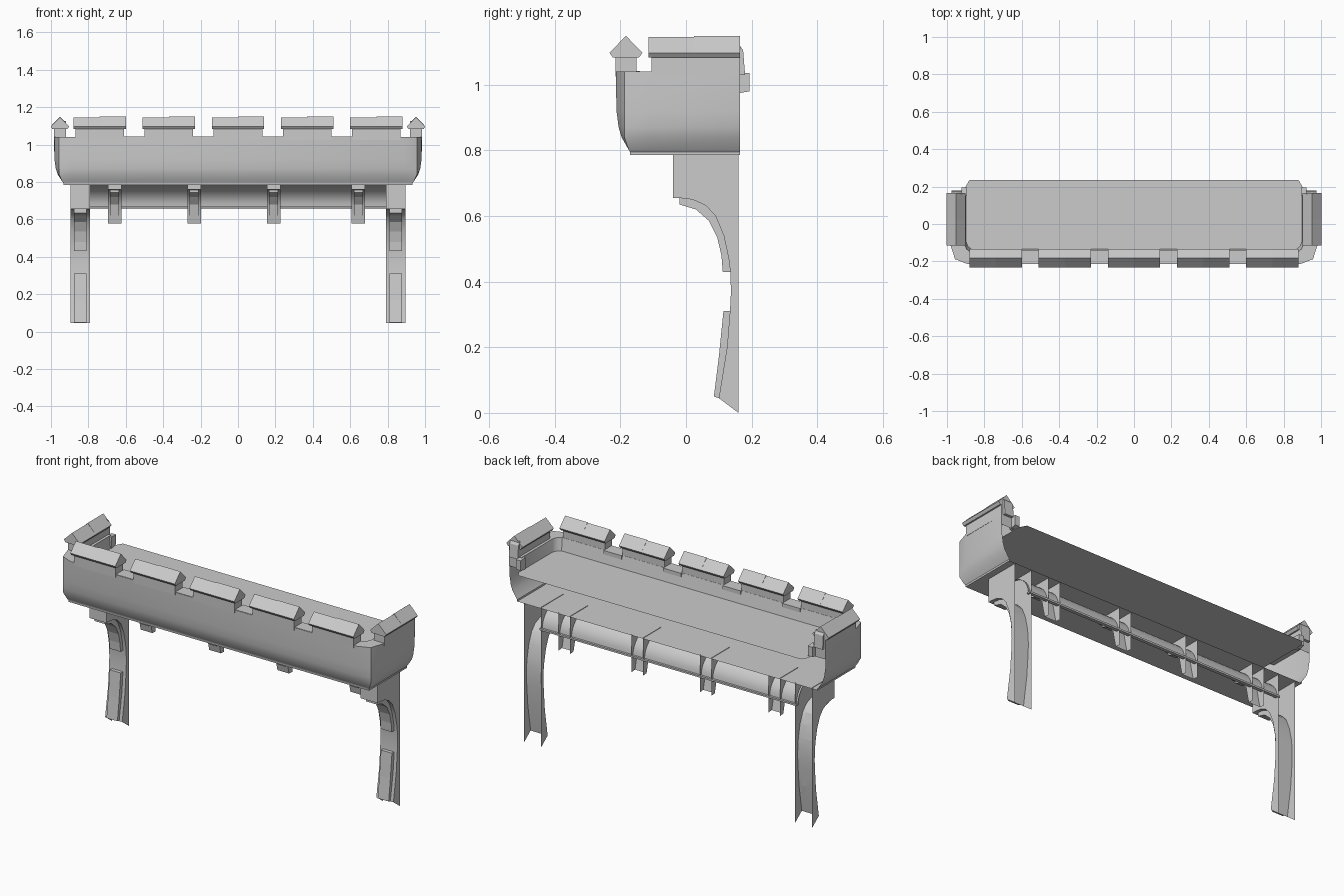
import bpy, bmesh, math

if "Cube" in bpy.data.objects:
    bpy.data.objects.remove(bpy.data.objects["Cube"], do_unlink=True)

stone = bpy.data.materials.new("grey_stone")
stone.use_nodes = True
stone.diffuse_color = (0.6, 0.6, 0.6, 1)
bsdf = stone.node_tree.nodes["Principled BSDF"]
bsdf.inputs["Base Color"].default_value = stone.diffuse_color
bsdf.inputs["Roughness"].default_value = 0.8
FLOOR_Z = 0.972


def finish(name, bm, smooth=False):
    bmesh.ops.recalc_face_normals(bm, faces=bm.faces)
    mesh = bpy.data.meshes.new(name)
    bm.to_mesh(mesh)
    bm.free()
    mesh.materials.append(stone)
    obj = bpy.data.objects.new(name, mesh)
    bpy.context.collection.objects.link(obj)
    if smooth:
        bpy.ops.object.select_all(action='DESELECT')
        obj.select_set(True)
        bpy.context.view_layer.objects.active = obj
        bpy.ops.object.shade_smooth_by_angle(angle=math.radians(35))


def loft(bm, rings):
    """Join a list of point rows with quads."""
    rows = [[bm.verts.new(p) for p in ring] for ring in rings]
    for a, b in zip(rows, rows[1:]):
        for i in range(len(a) - 1):
            bm.faces.new((a[i], a[i + 1], b[i + 1], b[i]))
    return rows


def prism(name, poly, a, b, along="x"):
    """Extrude a closed outline between two positions on an axis."""
    place = (lambda t, u, z: (t, u, z)) if along == "x" else (lambda t, u, z: (u, t, z))
    bm = bmesh.new()
    outline = poly + poly[:1]
    rows = loft(bm, [[place(t, u, z) for u, z in outline] for t in (a, b)])
    for row in rows:
        bm.faces.new(row[:-1])
    bmesh.ops.remove_doubles(bm, verts=bm.verts, dist=0.0001)
    finish(name, bm)


def channel(name, front, foot, cx, half):
    """Curved front with a top and two cheeks, hollow behind."""
    bm = bmesh.new()
    strip = [(0.16, front[0][1])] + front
    rows = loft(bm, [[(cx + s * half, y, z) for y, z in strip] for s in (-1, 1)])
    for s, row in zip((-1, 1), rows):
        bm.faces.new(row + [bm.verts.new((cx + s * half, 0.16, foot))])
    finish(name, bm, smooth=True)


def mirrored(half):
    return half + [(-x, y) for x, y in reversed(half)]


# Parapet shell: floor edge, rim, outer wall rounding in to a lipped underside
outer = mirrored([(0.984, 0.165), (0.982, -0.11), (0.957, -0.188), (0.89, -0.214)])
inner = mirrored([(0.905, 0.165), (0.905, -0.11), (0.895, -0.135), (0.875, -0.15)])
rings = [[(x * 0.992, y + (0.015 if y < 0 else 0), FLOOR_Z) for x, y in inner],
         [(x, y, 1.04) for x, y in inner]]
for t, z in ((0, 1.04), (0.05, 0.92), (0.2, 0.87), (0.4, 0.84), (0.88, 0.803),
             (1, 0.795), (1, 0.785)):
    limit = 0.984 - 0.05 * t
    rings.append([(max(-limit, min(limit, x)), max(y, -0.214 + 0.044 * t), z)
                  for x, y in outer])
bm = bmesh.new()
rows = loft(bm, rings)
bm.faces.new(rows[-1])
for i in (0, -1):
    low = bm.verts.new((rows[2][i].co.x, 0.165, FLOOR_Z))
    bm.faces.new((rows[0][i], rows[1][i], rows[2][i], low))
finish("parapet_shell", bm, smooth=True)

# Walkway floor
bm = bmesh.new()
deck = mirrored([(0.88, 0.235), (0.9, 0.2), (0.9, -0.11), (0.87, -0.135)])
bm.faces.new([bm.verts.new((x, y, FLOOR_Z)) for x, y in deck])
finish("walkway_floor", bm)


def coping(name, centre, a, b, along, neck_a, neck_b):
    """Gabled coping in two stones on a narrow neck."""
    mid = (a + b) / 2
    for part, lo, hi, lift in (("stone_a", a, mid, 0), ("stone_b", mid, b, 0.003)):
        gable = [(0, 1.146 + lift), (0.05, 1.097), (0.04, 1.083),
                 (-0.04, 1.083), (-0.05, 1.097)]
        prism(name + "_" + part, [(centre + u, z) for u, z in gable], lo, hi, along)
    prism(name + "_neck", [(centre + u, z) for u, z in
          ((-0.032, 1.025), (0.032, 1.025), (0.032, 1.088), (-0.032, 1.088))],
          neck_a, neck_b, along)


# Front merlons and the sills between them
for i in range(5):
    cx = (i - 2) * 0.37
    coping(f"merlon_{i}", -0.183, cx - 0.14, cx + 0.14, "x", cx - 0.13, cx + 0.13)
for i in range(4):
    cx = (i - 1.5) * 0.37
    prism(f"notch_sill_{i}", [(-0.212, 1.02), (-0.14, 1.02), (-0.14, 1.042), (-0.212, 1.042)],
          cx - 0.055, cx + 0.055)

# Cove under the parapet, with a lip along its lower edge
bm = bmesh.new()
arc = [math.pi / 2 * (1 - i / 8) for i in range(9)]
loft(bm, [[(x, 0.148 * math.cos(a), 0.665 + 0.12 * math.sin(a)) for a in arc]
          for x in (-0.8, 0.8)])
finish("cove", bm, smooth=True)
prism("cove_lip", [(0.138, 0.668), (0.138, 0.66), (0.16, 0.658), (0.16, 0.668)], -0.8, 0.8)

# Profiles for the legs and the small brackets
leg_curve = [(-0.02, 0.655), (0.02, 0.65), (0.06, 0.632), (0.09, 0.6),
             (0.115, 0.54), (0.13, 0.47), (0.135, 0.43)]
leg_foot = [(0.134, 0.31), (0.125, 0.2), (0.1, 0.045)]
leg_front = [(-0.04, 0.788), (-0.04, 0.655)] + leg_curve + [(0.137, 0.37)] + leg_foot
upper_panel = leg_curve + [(0.112, 0.43), (0.108, 0.48), (0.095, 0.535),
                           (0.07, 0.585), (0.03, 0.62), (-0.02, 0.635)]
lower_panel = leg_foot + [(0.085, 0.05), (0.1, 0.17), (0.114, 0.31)]
bracket_front = [(0, 0.788), (0, 0.76), (0.03, 0.755), (0.075, 0.73),
                 (0.108, 0.68), (0.12, 0.62), (0.13, 0.578)]
bracket_panel = [(0.01, 0.758), (0.075, 0.73), (0.108, 0.68), (0.12, 0.62),
                 (0.112, 0.62), (0.098, 0.68), (0.065, 0.72), (0.01, 0.745)]

for side, s in (("left", 1), ("right", -1)):
    # End wall copings with their sloped back ends and corner blocks
    coping(f"{side}_end_coping", s * 0.952, -0.115, 0.165, "y", -0.105, 0.165)
    prism(f"{side}_end_slope", [(0.16, 1.125), (0.174, 1.105), (0.18, 1.03), (0.16, 1.03)],
          s * 0.92, s * 0.975)
    prism(f"{side}_corner_block", [(0.15, 1.038), (0.194, 1.035), (0.194, 0.98), (0.15, FLOOR_Z)],
          s * 0.893, s * 0.922)
    # Legs
    cx = s * 0.843
    channel(f"{side}_leg", leg_front, 0, cx, 0.053)
    for name, poly in (("upper", upper_panel), ("lower", lower_panel)):
        prism(f"{side}_leg_{name}_panel", poly, cx - 0.034, cx + 0.034)

# Brackets
for i, x in enumerate((-0.66, -0.234, 0.19, 0.644)):
    channel(f"bracket_{i}", bracket_front, 0.575, x, 0.036)
    prism(f"bracket_panel_{i}", bracket_panel, x - 0.024, x + 0.024)
